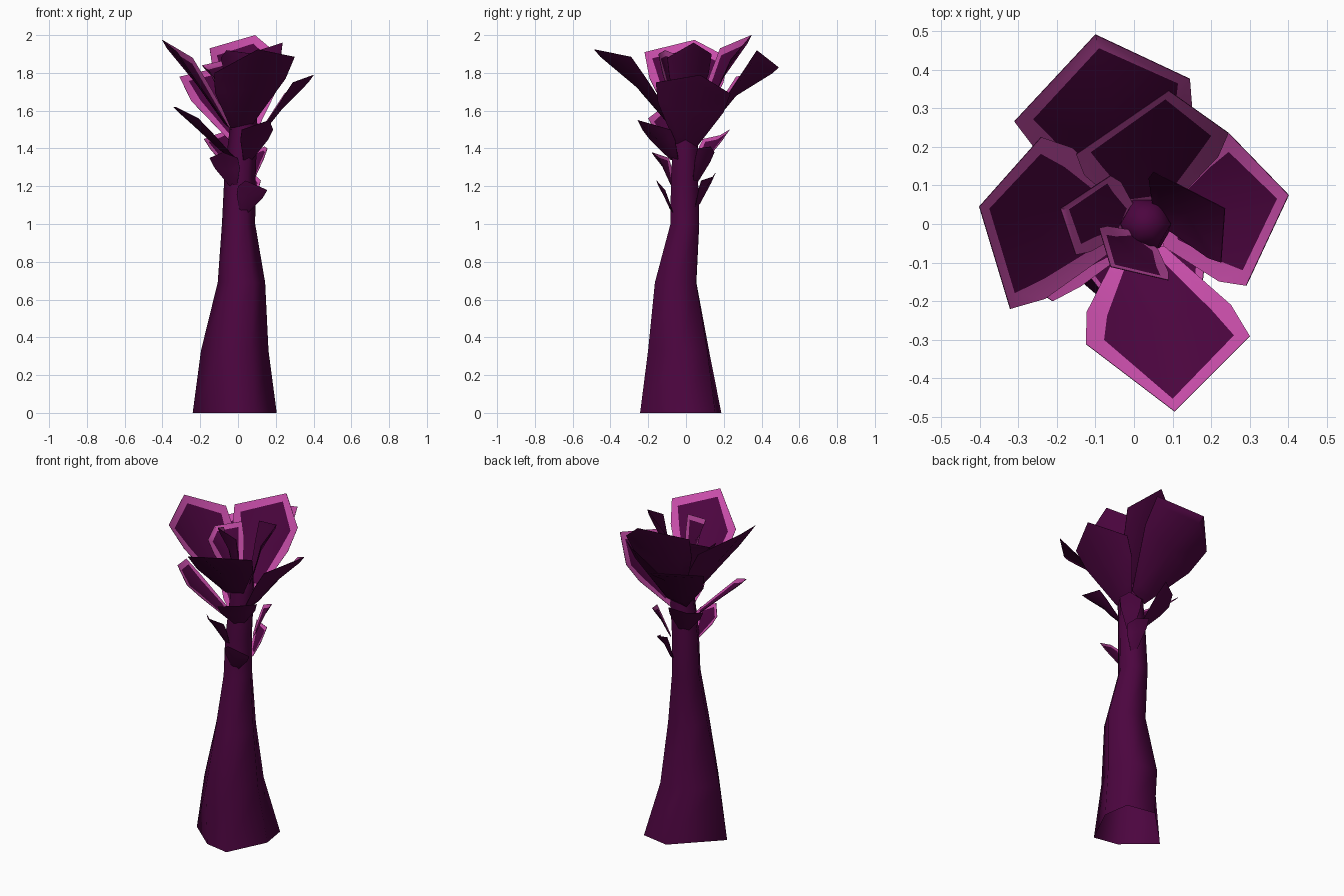
import bpy, bmesh, math
from mathutils import Vector as V

if "Cube" in bpy.data.objects:
    bpy.data.objects.remove(bpy.data.objects["Cube"])


def material(name, rgb):
    m = bpy.data.materials.new(name)
    m.diffuse_color = (*rgb, 1)
    m.use_nodes = True
    m.node_tree.nodes["Principled BSDF"].inputs["Base Color"].default_value = m.diffuse_color
    return m


DARK = material("dark purple", (0.072, 0.0015, 0.05))
PINK = material("pink edge", (0.58, 0.075, 0.4))


def finish(bm, name, angle):
    me = bpy.data.meshes.new(name)
    bm.to_mesh(me)
    bm.free()
    ob = bpy.data.objects.new(name, me)
    bpy.context.collection.objects.link(ob)
    me.materials.append(DARK)
    me.materials.append(PINK)
    bpy.ops.object.select_all(action='DESELECT')
    bpy.context.view_layer.objects.active = ob
    ob.select_set(True)
    bpy.ops.object.shade_smooth_by_angle(angle=math.radians(angle))


# Stalk: bent six-sided column, irregular open foot, rounded top (x, y, z, radius)
FOOT = [(.205, -.007), (.18, .155), (.005, .187), (-.24, -.06), (-.06, -.215), (.09, -.243)]
RINGS = [(-.018, -.04, .33, .175), (.018, -.055, .69, .125), (.003, -.006, 1.0, .088),
         (.01, -.008, 1.24, .083), (.03, 0, 1.52, .073), (.03, 0, 1.62, .065), (.03, 0, 1.66, .03)]
bm = bmesh.new()
N = 6
loops = [[bm.verts.new((x, y, 0)) for x, y in FOOT]]
for x, y, z, r in RINGS:
    ring = []
    for i, (fx, fy) in enumerate(FOOT):
        a = math.tau * i / N
        k = max(0, .6 - z * .75)     # keep some of the foot's shape low down
        px, py = x + r * math.cos(a), y + r * math.sin(a)
        s = r / .21
        qx, qy = x + (fx + .02) * s, y + (fy + .03) * s
        ring.append(bm.verts.new((px + (qx - px) * k, py + (qy - py) * k, z)))
    loops.append(ring)
for a, b in zip(loops, loops[1:]):
    for i in range(N):
        j = (i + 1) % N
        bm.faces.new((a[i], a[j], b[j], b[i]))
bm.faces.new(loops[-1])
finish(bm, "stalk", 100)


# Petal: thin cupped blade, pink rim on the inner side, dark outer side
def petal(name, base, left, tip, right, foot, rim, edged=True):
    base, left, tip, right = V(base), V(left), V(tip), V(right)
    side = (right - left).normalized()
    half = (right - left).length / 2

    def flank(corner, s):
        return base.lerp(corner, .66) + side * s * half * .22

    ring = [base - side * foot, flank(left, -1), left, tip, right, flank(right, 1), base + side * foot]
    n = (right - left).cross((left + right) / 2 - base).normalized()
    inward = V((.02, 0, 1.95)) - (left + right) / 2
    if n.dot(inward) < 0:
        n = -n
    c = sum(ring, V()) / len(ring)
    cup = -n * half * .1
    inner = []
    for p in ring:
        d = p - c
        inner.append(c + d * max(.3, 1 - rim / d.length) + cup * .5)
    bm = bmesh.new()
    k = len(ring)
    sheets = []
    for off in (V(), -n * .002):
        sheets.append(([bm.verts.new(p + off) for p in ring],
                       [bm.verts.new(p + off) for p in inner], bm.verts.new(c + cup + off)))
    for s, (o, m, mid) in enumerate(sheets):
        for i in range(k):
            j = (i + 1) % k
            f = bm.faces.new((o[i], o[j], m[j], m[i]))
            f.material_index = 1 if s == 0 and edged else 0
            bm.faces.new((m[i], m[j], mid))
    for i in range(k):
        j = (i + 1) % k
        bm.faces.new((sheets[0][0][i], sheets[1][0][i], sheets[1][0][j], sheets[0][0][j]))
    bmesh.ops.recalc_face_normals(bm, faces=bm.faces)
    finish(bm, name, 55)


# Large outer petals
petal("back_petal", (.02, .06, 1.45), (-.31, .265, 1.78), (-.10, .49, 1.83), (.145, .375, 1.92), .06, .052)
petal("back_inner_petal", (.04, .04, 1.5), (-.15, .18, 1.93), (.09, .345, 2.0), (.245, .235, 1.87), .06, .052)
petal("right_petal", (.07, 0, 1.42), (.29, -.16, 1.75), (.40, .075, 1.79), (.245, .235, 1.69), .06, .052)
petal("left_petal", (-.03, 0, 1.5), (-.32, -.22, 1.91), (-.40, .045, 1.975), (-.24, .225, 1.88), .06, .052)
petal("front_petal", (.02, -.06, 1.52), (-.125, -.31, 1.80), (.105, -.485, 1.925), (.30, -.29, 1.885), .06, .052)

# Small inner petals
petal("left_inner_petal", (-.01, .01, 1.58), (-.15, -.08, 1.81), (-.19, .04, 1.84), (-.06, .125, 1.87), .035, .036)
petal("front_inner_petal", (.03, -.04, 1.6), (-.09, -.01, 1.88), (-.06, -.11, 1.92), (.09, -.145, 1.9), .04, .034)
petal("right_inner_petal", (.07, .01, 1.58), (.05, .135, 1.9), (.235, .04, 1.96), (.225, -.1, 1.88), .035, .03, False)

# Lower leaves up the stalk
petal("lower_left_leaf", (-.04, -.03, 1.36), (-.34, -.02, 1.62), (-.33, -.12, 1.62), (-.21, -.2, 1.56), .05, .035)
petal("lower_front_leaf", (.05, -.06, 1.34), (.02, -.23, 1.5), (.165, -.255, 1.55), (.185, -.08, 1.5), .03, .035)
petal("lower_back_left_leaf", (-.02, .05, 1.29), (-.18, .09, 1.45), (-.13, .18, 1.47), (-.04, .23, 1.5), .03, .03)
petal("lower_back_right_leaf", (.07, .05, 1.23), (.155, .06, 1.4), (.14, .13, 1.41), (.07, .15, 1.38), .02, .024)
petal("small_front_left_leaf", (-.02, -.065, 1.19), (-.15, -.09, 1.35), (-.08, -.18, 1.38), (.0, -.14, 1.35), .015, .025)
petal("small_front_leaf", (.03, -.07, 1.06), (.0, -.13, 1.2), (.04, -.155, 1.23), (.155, -.11, 1.18), .02, .022)
petal("small_back_leaf", (.05, .06, 1.1), (.12, .08, 1.23), (.1, .14, 1.25), (.02, .155, 1.27), .02, .022)
